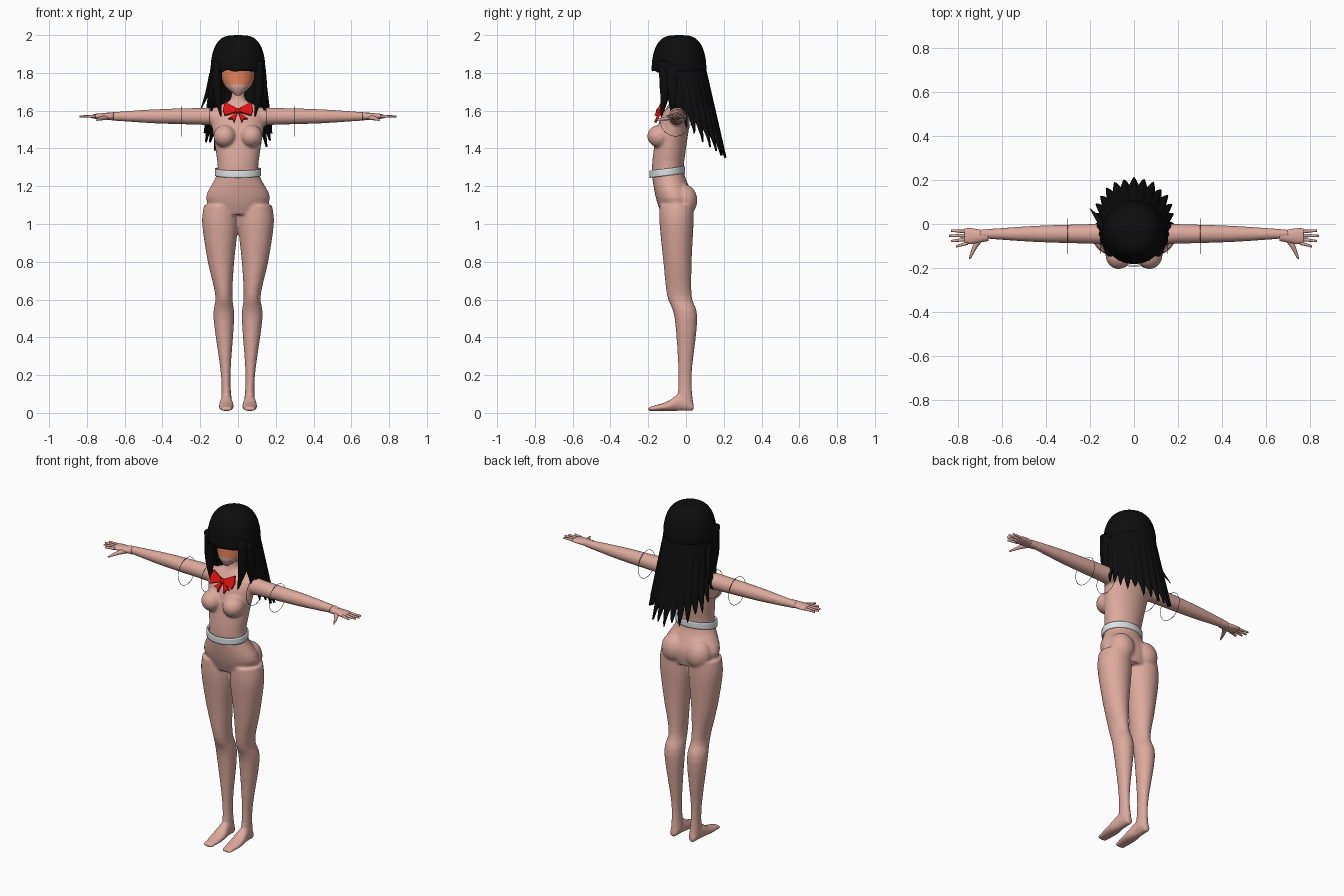
import bpy, bmesh, math, random
from mathutils import Vector

random.seed(4)
default_cube = bpy.data.objects.get("Cube")
if default_cube:
    bpy.data.objects.remove(default_cube)


def material(name, red, green, blue):
    mat = bpy.data.materials.new(name)
    mat.use_nodes = True
    colour = (red, green, blue, 1)
    mat.diffuse_color = colour
    mat.node_tree.nodes["Principled BSDF"].inputs["Base Color"].default_value = colour
    return mat


skin = material("skin", .72, .4, .34)
warm_face = material("warm_face", .78, .23, .11)
black_hair = material("black_hair", .004, .004, .004)
red_ribbon = material("red_ribbon", .75, .006, .006)
white_belt = material("white_belt", .72, .76, .76)
dark_wire = material("dark_wire", .05, .05, .05)


def smooth_rows(rows, steps=4):
    """Pass a smooth curve through the given rows of numbers."""
    rows = [Vector(row) for row in rows]
    padded = [rows[0]] + rows + [rows[-1]]
    result = []
    for before, start, end, after in zip(padded, padded[1:], padded[2:], padded[3:]):
        for step in range(steps):
            t = step / steps
            bend_in, bend_out = (end - before) / 2, (after - start) / 2
            ease = t * t * (3 - 2 * t)
            result.append(start.lerp(end, ease) + bend_in * t * (1 - t) ** 2
                          - bend_out * t * t * (1 - t))
    return result + [rows[-1]]


def loft(bm, rings, axis="z", sides=24, caps=True):
    """Skin smoothly between ellipses (x, y, z, a, b) lying across an axis."""
    loops = []
    for x, y, z, a, b in smooth_rows(rings):
        loop = []
        for i in range(sides):
            angle = math.tau * i / sides
            u, v = a * math.cos(angle), b * math.sin(angle)
            offset = {"x": (0, u, v), "y": (u, 0, v), "z": (u, v, 0)}[axis]
            loop.append(bm.verts.new(Vector((x, y, z)) + Vector(offset)))
        loops.append(loop)
    for lower, upper in zip(loops, loops[1:]):
        for i in range(sides):
            j = (i + 1) % sides
            bm.faces.new((lower[i], lower[j], upper[j], upper[i]))
    if caps:
        bm.faces.new(loops[0])
        bm.faces.new(loops[-1])
    return loops


def ball(bm, centre, size):
    made = bmesh.ops.create_uvsphere(bm, u_segments=24, v_segments=16, radius=1)
    for vert in made["verts"]:
        vert.co = Vector(c + p * s for c, p, s in zip(centre, vert.co, size))


def finish(bm, name, mat, smooth=True, thickness=0):
    bmesh.ops.recalc_face_normals(bm, faces=bm.faces)
    mesh = bpy.data.meshes.new(name)
    bm.to_mesh(mesh)
    bm.free()
    mesh.materials.append(mat)
    for face in mesh.polygons:
        face.use_smooth = smooth
    obj = bpy.data.objects.new(name, mesh)
    bpy.context.collection.objects.link(obj)
    if thickness:
        obj.modifiers.new("thickness", "SOLIDIFY").thickness = thickness
    return obj


def upright(rows, side=1):
    """Rings from rows of (height, inner x, outer x, front y, back y)."""
    return [(side * (inner + outer) / 2, (front + back) / 2, height,
             (outer - inner) / 2, (back - front) / 2)
            for height, inner, outer, front, back in rows]


def centred(rows):
    """Rings from rows of (height, half width, front y, back y)."""
    return upright([(height, -half, half, front, back) for height, half, front, back in rows])


# Body: torso, legs, feet and arms fused into one smooth skin
bm = bmesh.new()
loft(bm, centred([
    (1.05, .12, -.13, .03), (1.14, .17, -.16, .04), (1.27, .11, -.18, -.01),
    (1.4, .12, -.17, 0), (1.55, .14, -.14, .02), (1.62, .11, -.1, 0),
    (1.66, .04, -.08, -.01), (1.75, .04, -.08, -.01)]), sides=32)
leg = [(1.1, .01, .18, -.14, .04), (1, 0, .19, -.14, .04), (.8, .02, .16, -.12, .03),
       (.62, .03, .12, -.1, .03), (.5, .02, .13, -.06, .06), (.2, .04, .09, -.04, .03),
       (.04, .03, .09, -.05, .04)]
foot = [(.04, .02, .05), (-.03, .03, .1), (-.1, .04, .06), (-.2, .03, .03)]
arm = [(.08, .05), (.2, .045), (.45, .037), (.7, .02)]
for side in (-1, 1):
    loft(bm, upright(leg, side))
    loft(bm, [(side * .062, y, top / 2 + .005, half, top / 2 - .005)
              for y, half, top in foot], "y")
    loft(bm, [(side * x, -.045, 1.57, radius, radius) for x, radius in arm], "x")
    ball(bm, (side * .07, -.14, 1.465), (.06, .065, .06))
    ball(bm, (side * .08, -.01, 1.125), (.075, .07, .085))
body = finish(bm, "body", skin)
fuse = body.modifiers.new("fuse", "REMESH")
fuse.mode = "VOXEL"
fuse.voxel_size = .007
fuse.use_smooth_shade = True
relax = body.modifiers.new("relax", "SMOOTH")
relax.iterations = 7

# Hands: palm, four spread fingers and a thumb
for side, label in ((-1, "right"), (1, "left")):
    bm = bmesh.new()
    loft(bm, [(side * x, -.055, 1.57, half, thick) for x, half, thick in
              ((.66, .022, .02), (.74, .036, .015), (.77, .034, .01))], "x", 16)
    for finger in range(4):
        root, tip = -.035 - .017 * finger, -.03 - .024 * finger
        reach = .84 - .008 * (finger - 1) ** 2
        loft(bm, [(side * .755, root, 1.57, .009, .009), (side * reach, tip, 1.57, .005, .005)],
             "x", 10)
    loft(bm, [(side * .69, -.06, 1.565, .02, .013), (side * .72, -.1, 1.56, .013, .011),
              (side * .747, -.16, 1.55, .004, .004)], "y", 12)
    finish(bm, label + "_hand", skin)

# Head with the upper face in a warmer tone
bm = bmesh.new()
loft(bm, centred([(1.68, .01, -.12, -.09), (1.72, .06, -.14, 0), (1.77, .085, -.14, .04),
                  (1.9, .09, -.14, .05)]), sides=32)
head = finish(bm, "head", skin)
head.data.materials.append(warm_face)
for face in head.data.polygons:
    if face.center.z > 1.74 and face.normal.y < -.1:
        face.material_index = 1

# Hair cap: a full dome with an uneven fringe
bm = bmesh.new()
dome = []
for step in range(9):
    angle = math.pi / 2 * min(step / 8, .99)
    spread = .145 * math.cos(angle) ** .6
    dome.append((0, -.037, 1.82 + .18 * math.sin(angle), spread, spread))
for vert in loft(bm, dome, sides=48)[0]:
    vert.co.z += random.uniform(-.02, 0)
finish(bm, "hair_cap", black_hair)

# Long back hair: a flaring sheet cut into pointed locks
bm = bmesh.new()
columns, rows, lock_width = 114, 12, 6
strands = []
for i in range(columns + 1):
    if i % lock_width == 0:
        uneven = random.uniform(-.03, .03)
    across = 2 * i / columns - 1
    angle = math.pi / 2 + math.radians(128) * across
    gap = abs(2 * (i % lock_width) / lock_width - 1)
    bottom = 1.37 + .27 * abs(across) ** 2 + .09 * gap ** 1.5 + uneven * (1 - gap)
    strand = []
    for row in range(rows + 1):
        t = row / rows
        z = 1.87 + (bottom - 1.87) * t
        drop = max(0, 1.85 - z)
        pinch = 1 - .07 * gap * t
        strand.append(bm.verts.new((
            (.14 + .12 * drop) * pinch * math.cos(angle),
            -.04 + .16 * drop + (.14 + .07 * drop) * pinch * math.sin(angle), z)))
    strands.append(strand)
for here, there in zip(strands, strands[1:]):
    for row in range(rows):
        bm.faces.new((here[row], here[row + 1], there[row + 1], there[row]))
finish(bm, "back_hair", black_hair, thickness=.012)


def hair_lock(bm, top, middle, tip, width, depth):
    loft(bm, [(*top, width, depth), (*middle, width, depth * .7),
              (*tip, width / 10, depth / 10)], sides=10)


# Side locks framing the face, and a stray lock on the right
bm = bmesh.new()
for side in (-1, 1):
    hair_lock(bm, (side * .11, -.11, 1.86), (side * .11, -.11, 1.7),
              (side * .09, -.13, 1.57), .025, .04)
    hair_lock(bm, (side * .13, -.07, 1.84), (side * .14, -.07, 1.7),
              (side * .14, -.06, 1.58), .015, .04)
hair_lock(bm, (-.14, -.02, 1.8), (-.16, .02, 1.7), (-.2, .07, 1.6), .012, .02)
finish(bm, "side_locks", black_hair)

# Waist belt, tilted up towards the back
bm = bmesh.new()
for loop in loft(bm, [(0, -.1, z, .122, .094) for z in (1.256, 1.294)], sides=40, caps=False):
    for vert in loop:
        vert.co.z += .12 * (vert.co.y + .1)
finish(bm, "belt", white_belt, thickness=.008)

# Ribbon bow: two loops, two tails and a knot, leaning along the chest
wing = [(.01, .01), (.07, .04), (.08, 0), (.07, -.03), (.01, -.01)]
tail = [(0, 0), (.05, -.04), (.03, -.04), (.02, -.06)]
bm = bmesh.new()
for side in (-1, 1):
    for outline in (wing, tail):
        bm.faces.new([bm.verts.new((side * x, -.14 + rise / 2, 1.6 + rise))
                      for x, rise in outline])
finish(bm, "bow", red_ribbon, smooth=False, thickness=.014)
bm = bmesh.new()
ball(bm, (0, -.143, 1.6), (.015, .015, .015))
finish(bm, "bow_knot", red_ribbon)

# Fine wire hoops around the shoulders and upper arms
for side, label in ((-1, "right"), (1, "left")):
    for x, part in ((.15, "shoulder"), (.3, "arm")):
        bpy.ops.mesh.primitive_torus_add(
            major_segments=40, minor_segments=5, major_radius=.08, minor_radius=.0013,
            location=(side * x, -.055, 1.545), rotation=(0, math.pi / 2, 0))
        hoop = bpy.context.object
        hoop.name = f"{label}_{part}_hoop"
        hoop.data.materials.append(dark_wire)
